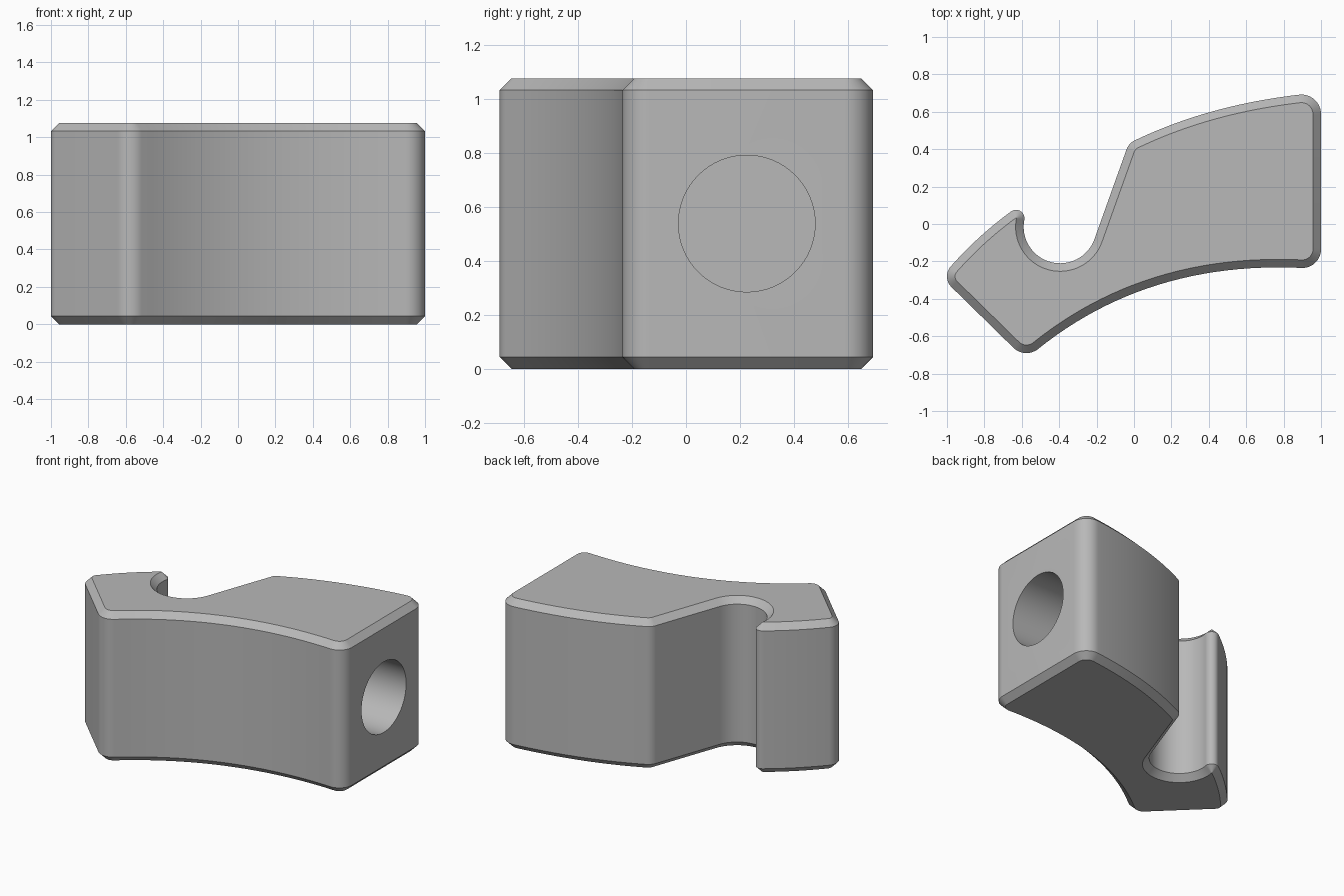
import bpy
import bmesh
from math import cos, sin, radians, pi
from mathutils import Vector

HEIGHT, CHAMFER = 1.075, 0.043

cube = bpy.data.objects.get("Cube")
if cube:
    bpy.data.objects.remove(cube, do_unlink=True)


def material(name, rgb):
    mat = bpy.data.materials.new(name)
    mat.use_nodes = True
    mat.diffuse_color = (*rgb, 1)
    mat.node_tree.nodes["Principled BSDF"].inputs["Base Color"].default_value = (*rgb, 1)
    return mat


def arc(cx, cy, r, start, end, steps=12):
    """Arc around a centre, angles in degrees."""
    angles = [radians(start + (end - start) * i / steps) for i in range(steps + 1)]
    return [Vector((cx + r * cos(a), cy + r * sin(a))) for a in angles]


def bow(start, mid, end, steps=24):
    """Shallow curve through three points, without its end points."""
    control = mid * 2 - (start + end) / 2
    ts = [i / steps for i in range(1, steps)]
    return [start * (1 - t) ** 2 + control * 2 * t * (1 - t) + end * t * t for t in ts]


def inset(points, distance):
    """Move a counter-clockwise outline inwards."""
    result = []
    for i, p in enumerate(points):
        a = (p - points[i - 1]).normalized()
        b = (points[(i + 1) % len(points)] - p).normalized()
        na, nb = Vector((-a.y, a.x)), Vector((-b.y, b.x))
        result.append(p + (na + nb) * distance / (1 + na.dot(nb)))
    return result


# Rounded corners and notch of the outline, counter-clockwise
front_corner = arc(0.90, -0.135, 0.10, -95, 0)
back_corner = arc(0.895, 0.587, 0.105, 0, 98)
knee = arc(0.04, 0.37, 0.085, 113, 160)
notch = arc(-0.395, -0.015, 0.195, -20, -191, 32)
tip_centre = Vector((-0.395, -0.015)) + Vector((cos(radians(169)), sin(radians(169)))) * 0.24
tip = arc(*tip_centre, 0.045, -11, 130)
left_corner = arc(-0.92, -0.28, 0.08, 134, 226)
toe = arc(-0.575, -0.59, 0.10, 226, 307)

outline = (
    front_corner + back_corner
    + bow(back_corner[-1], Vector((0.42, 0.602)), knee[0])
    + knee + notch + tip[1:]
    + bow(tip[-1], Vector((-0.825, -0.07)), left_corner[0])
    + left_corner + toe
    + bow(toe[-1], Vector((0.13, -0.325)), front_corner[0])
)

# Body: chamfered extrusion of the outline
bm = bmesh.new()
small = inset(outline, CHAMFER)
layers = [(small, 0), (outline, CHAMFER), (outline, HEIGHT - CHAMFER), (small, HEIGHT)]
rings = [[bm.verts.new((p.x, p.y, z)) for p in pts] for pts, z in layers]
for low, high in zip(rings, rings[1:]):
    for i in range(len(low)):
        bm.faces.new((low[i - 1], low[i], high[i], high[i - 1]))
bm.faces.new(rings[0][::-1])
bm.faces.new(rings[-1])
mesh = bpy.data.meshes.new("hook_block")
bm.to_mesh(mesh)
bm.free()
body = bpy.data.objects.new("hook_block", mesh)
bpy.context.collection.objects.link(body)
mesh.materials.append(material("plain grey", (0.48, 0.48, 0.48)))

# Blind round hole in the flat end
bpy.ops.mesh.primitive_cylinder_add(
    vertices=64, radius=0.253, depth=1.2,
    location=(1.0, 0.225, HEIGHT / 2), rotation=(0, pi / 2, 0))
cutter = bpy.context.object
cutter.name = "hole_cutter"
cutter.hide_render = True
cutter.data.materials.append(mesh.materials[0])
cut = body.modifiers.new("round_hole", "BOOLEAN")
cut.operation = "DIFFERENCE"
cut.solver = "EXACT"
cut.object = cutter

bpy.ops.object.select_all(action="DESELECT")
body.select_set(True)
bpy.context.view_layer.objects.active = body
bpy.ops.object.modifier_apply(modifier=cut.name)
bpy.data.objects.remove(cutter, do_unlink=True)
bpy.ops.object.shade_smooth_by_angle(angle=radians(30))
